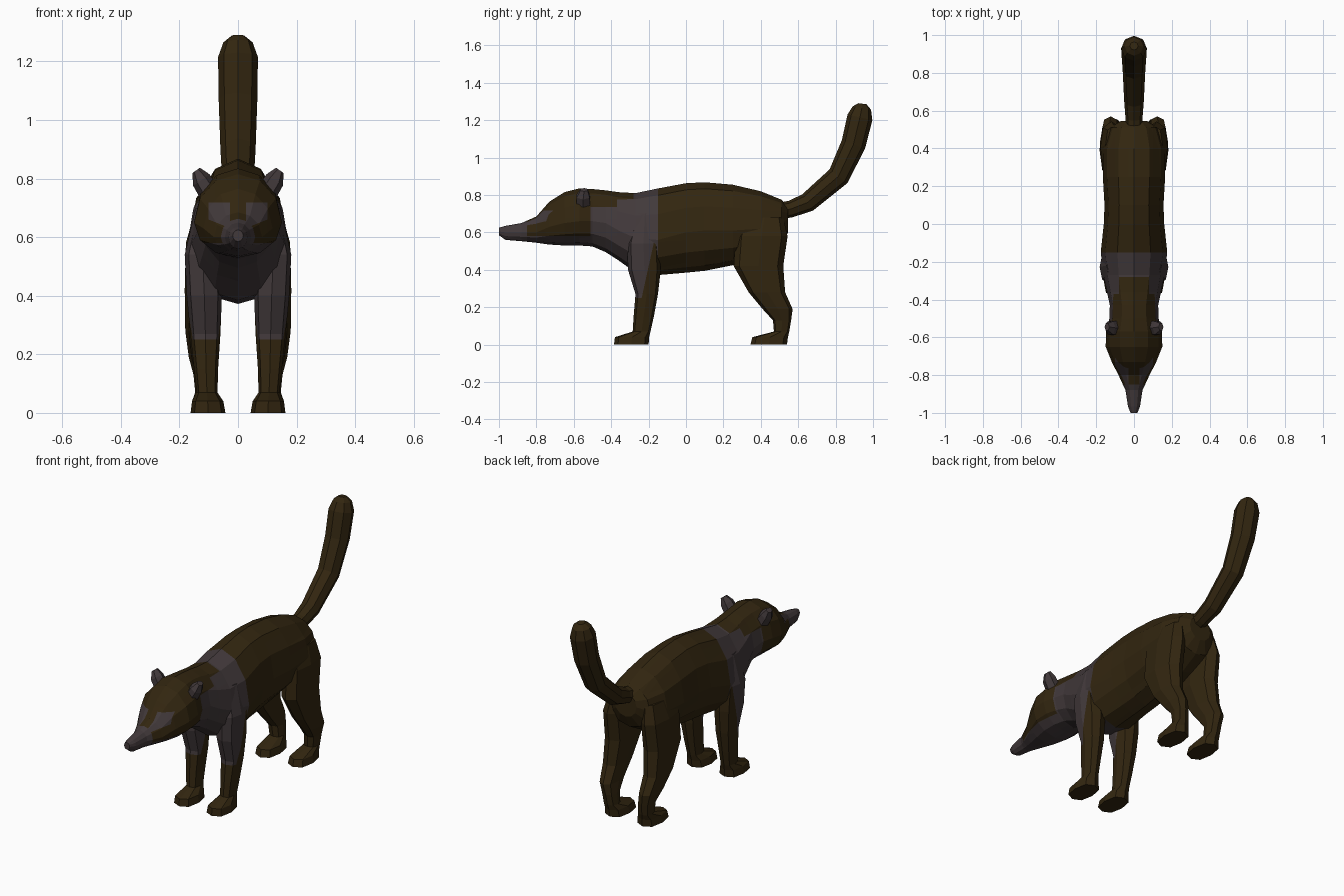
import bpy, bmesh, math
from mathutils import Vector

if "Cube" in bpy.data.objects:
    bpy.data.objects.remove(bpy.data.objects["Cube"])


def material(name, rgb):
    m = bpy.data.materials.new(name)
    m.diffuse_color = (*rgb, 1)
    m.use_nodes = True
    m.node_tree.nodes["Principled BSDF"].inputs["Base Color"].default_value = m.diffuse_color
    return m


BROWN = material("dark brown fur", (0.032, 0.019, 0.005))
GREY = material("grey fur", (0.054, 0.041, 0.043))


def power(v, p):
    return math.copysign(abs(v) ** p, v)


def loft(name, rings, sides, is_grey, cuts=(), square=1.0):
    """Skin rings of (centre, side vector, up vector, down vector)."""
    bm = bmesh.new()
    loops = []
    for c, u, up, down in rings:
        loop = []
        for k in range(sides):
            a = 2 * math.pi * k / sides
            s, t = power(math.cos(a), square), power(math.sin(a), square)
            if abs(t) < 1e-6:
                t = 0
            p = Vector(c) + Vector(u) * s + Vector(up if t >= 0 else down) * abs(t)
            loop.append(bm.verts.new(p))
        loops.append(loop)
    for a, b in zip(loops, loops[1:]):
        for k in range(sides):
            n = (k + 1) % sides
            bm.faces.new((a[k], a[n], b[n], b[k]))
    bm.faces.new(loops[0])
    bm.faces.new(loops[-1])
    # cut the skin along the colour borders
    for co, no in cuts:
        geom = bm.verts[:] + bm.edges[:] + bm.faces[:]
        bmesh.ops.bisect_plane(bm, geom=geom, dist=1e-5, plane_co=co, plane_no=no)
    bmesh.ops.recalc_face_normals(bm, faces=bm.faces[:])
    for f in bm.faces:
        f.material_index = 1 if is_grey(f.calc_center_median()) else 0
    me = bpy.data.meshes.new(name)
    bm.to_mesh(me)
    bm.free()
    me.materials.append(BROWN)
    me.materials.append(GREY)
    ob = bpy.data.objects.new(name, me)
    bpy.context.collection.objects.link(ob)
    return ob


# Body, neck and head in one skin: y, bottom, top, half width, height of widest point
profile = [
    (-1.00, .585, .625, .018, .605), (-.965, .56, .635, .032, .60),
    (-.88, .553, .65, .045, .60), (-.80, .545, .685, .082, .60),
    (-.73, .535, .765, .118, .63), (-.65, .53, .815, .15, .65),
    (-.57, .53, .835, .148, .66), (-.50, .525, .832, .13, .66),
    (-.43, .495, .825, .128, .65), (-.36, .45, .815, .143, .61),
    (-.27, .385, .81, .162, .57), (-.15, .372, .835, .176, .56),
    (0, .385, .863, .16, .60), (.10, .395, .868, .156, .61),
    (.25, .425, .855, .165, .61), (.40, .47, .82, .165, .62),
    (.51, .53, .775, .13, .65), (.545, .60, .735, .07, .67)]


def body_grey(p):
    x, y, z = abs(p.x), p.y, p.z
    if y > -.15:
        return False
    if y < -.85:
        return True
    if y < -.51:                                   # head: chin and brow patches
        if z < .58 or (y < -.75 and x < .055 and z < .60):
            return True
        return y < -.70 and .028 < x < .10 and .62 + .4 * x < z < .718
    if y < -.37:                                   # nape
        return z < .735
    return not (y < -.28 and x < .08 and z > .70)


cuts = [((0, -.85, 0), (0, 1, 0)), ((0, -.51, 0), (0, 1, 0)), ((0, -.37, 0), (0, 1, 0)),
        ((0, -.28, 0), (0, 1, 0)), ((0, 0, .58), (0, 0, 1)), ((0, 0, .735), (0, 0, 1)),
        ((0, 0, .718), (0, 0, 1))]
for s in (-1, 1):
    cuts += [((s * .028, 0, 0), (1, 0, 0)), ((s * .10, 0, 0), (1, 0, 0)),
             ((s * .08, 0, 0), (1, 0, 0)), ((0, 0, .62), (-s * .4, 0, 1))]
loft("body_and_head",
     [((0, y, m), (w, 0, 0), (0, 0, t - m), (0, 0, b - m)) for y, b, t, w, m in profile],
     12, body_grey, cuts)

# Tail, swept upward: y, z, radius
path = [(.50, .715, .045), (.56, .725, .045), (.65, .76, .052), (.815, .90, .06),
        (.895, 1.07, .066), (.93, 1.215, .068), (.94, 1.265, .05), (.943, 1.288, .022)]
rings = []
for i, (y, z, r) in enumerate(path):
    a, b = path[max(i - 1, 0)], path[min(i + 1, len(path) - 1)]
    d = Vector((0, b[0] - a[0], b[1] - a[1])).normalized()
    n = Vector((0, -d.z, d.y)) * r
    rings.append(((0, y, z), (r, 0, 0), n, -n))
loft("tail", rings, 8, lambda p: False)

# Legs with paws: z, front y, back y, inner x, outer x
front = [(.70, -.27, -.17, .06, .145), (.54, -.315, -.14, .06, .182),
         (.40, -.31, -.135, .055, .175), (.27, -.27, -.15, .06, .163),
         (.15, -.28, -.172, .068, .15), (.07, -.285, -.19, .07, .142),
         (.04, -.38, -.197, .05, .157), (0, -.385, -.20, .043, .162)]
hind = [(.68, .32, .52, .06, .15), (.58, .265, .543, .06, .178),
        (.42, .255, .52, .06, .182), (.28, .335, .53, .075, .18),
        (.19, .41, .57, .08, .168), (.13, .465, .562, .075, .152),
        (.07, .47, .552, .07, .146), (.04, .355, .545, .05, .157),
        (0, .345, .54, .043, .162)]


def shoulder_grey(p):
    return p.z > .25 and p.y < -.16 - (.6 - p.z) * .22


def leg(name, rows, s, rule, cuts):
    rings = [((s * (a + b) / 2, (f + k) / 2, z), ((b - a) / 2, 0, 0),
              (0, (k - f) / 2, 0), (0, (f - k) / 2, 0)) for z, f, k, a, b in rows]
    loft(name, rings, 8, rule, cuts, .75)


for s, side in ((1, "left"), (-1, "right")):
    leg("front_leg_" + side, front, s, shoulder_grey,
        [((0, 0, .25), (0, 0, 1)), ((0, -.16, .6), (0, 1, -.22))])
    leg("hind_leg_" + side, hind, s, lambda p: False, [])
    # Ears, leaning outward
    ear = [(.10, -.55, .755, .03, .043), (.125, -.55, .795, .028, .04),
           (.143, -.545, .828, .013, .022)]
    loft("ear_" + side,
         [((s * x, y, z), (s * w, 0, -w * .7), (0, d, 0), (0, -d, 0)) for x, y, z, w, d in ear],
         6, lambda p: True)
